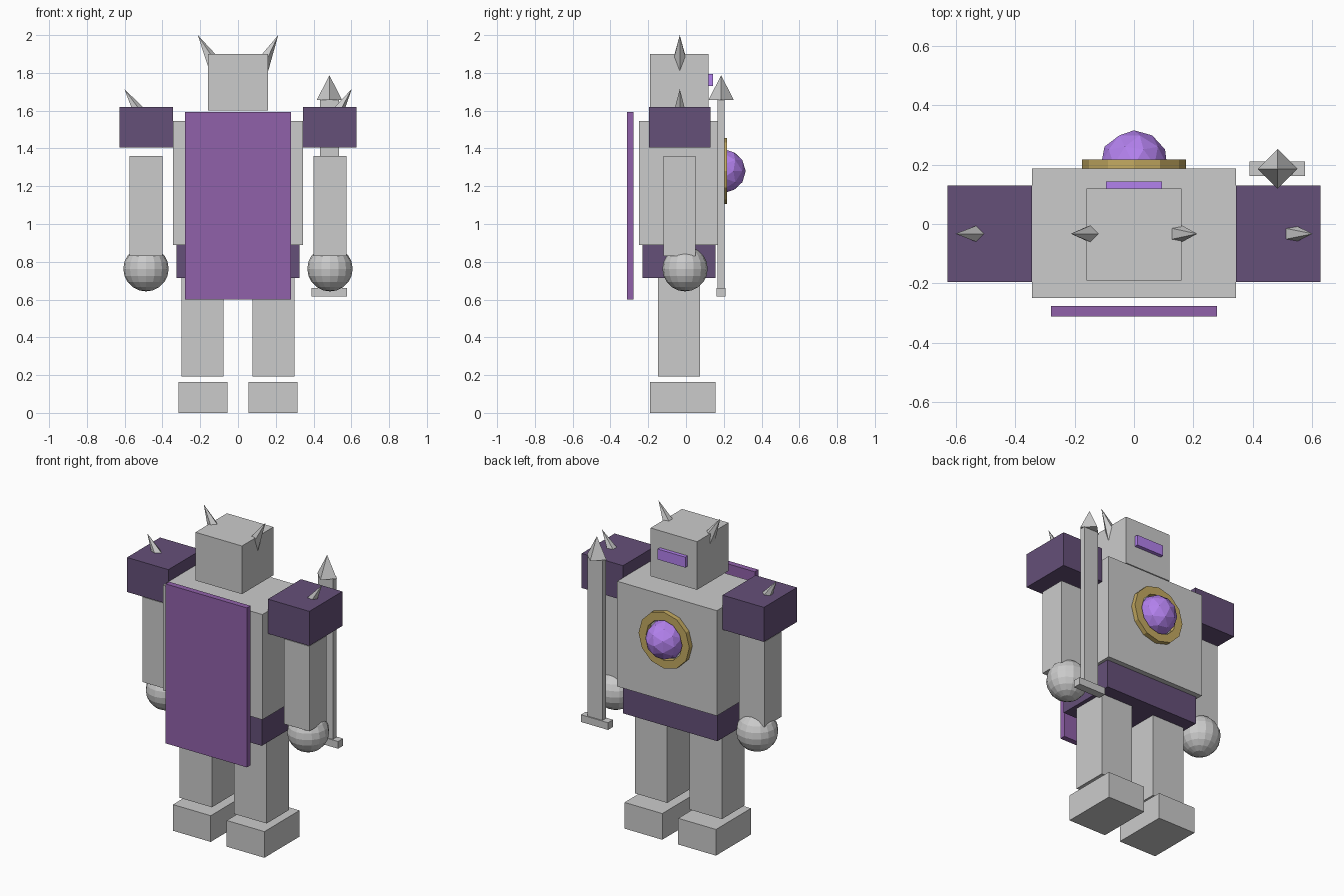
import bpy, bmesh, math
from mathutils import Matrix, Vector

if "Cube" in bpy.data.objects:
    bpy.data.objects.remove(bpy.data.objects["Cube"])


def material(name, rgb):
    m = bpy.data.materials.new(name)
    m.diffuse_color = (*rgb, 1)
    m.use_nodes = True
    m.node_tree.nodes["Principled BSDF"].inputs["Base Color"].default_value = m.diffuse_color
    return m


CAPE = material("cape_purple", (0.28, 0.12, 0.40))
DARK = material("dark_purple", (0.13, 0.08, 0.19))
GLOW = material("bright_purple", (0.45, 0.22, 0.85))
GOLD = material("gold", (0.55, 0.40, 0.12))


def finish(name, bm, mat=None):
    bmesh.ops.recalc_face_normals(bm, faces=bm.faces)
    me = bpy.data.meshes.new(name)
    bm.to_mesh(me)
    bm.free()
    ob = bpy.data.objects.new(name, me)
    bpy.context.collection.objects.link(ob)
    if mat:
        me.materials.append(mat)
    return ob


def box(name, x, y, z, mat=None):
    """Box from (min, max) ranges on each axis."""
    bm = bmesh.new()
    mid = [(a + b) / 2 for a, b in (x, y, z)]
    size = [b - a for a, b in (x, y, z)]
    bmesh.ops.create_cube(bm, size=1, matrix=Matrix.Translation(mid) @ Matrix.Diagonal((*size, 1)))
    return finish(name, bm, mat)


def spike(name, tip, height, radius, tilt, sides):
    """Cone with its point at tip, leaning sideways by tilt, one base corner on local +x."""
    bm = bmesh.new()
    bmesh.ops.create_cone(bm, cap_ends=True, segments=sides, radius1=radius, radius2=0, depth=height,
                          matrix=Matrix.Translation((0, 0, -height / 2)))
    corner = next(v.co for v in bm.verts if v.co.z < -height / 2)
    turn = Matrix.Rotation(-math.atan2(corner.y, corner.x), 4, 'Z')
    bm.transform(Matrix.Translation(tip) @ Matrix.Rotation(tilt, 4, 'Y') @ turn)
    return finish(name, bm)


# Body
box("torso", (-0.343, 0.343), (-0.25, 0.187), (0.89, 1.545))
box("belt", (-0.325, 0.325), (-0.23, 0.155), (0.715, 0.89), DARK)
box("head", (-0.16, 0.16), (-0.19, 0.12), (1.60, 1.90))
box("visor", (-0.095, 0.095), (0.11, 0.143), (1.73, 1.795), GLOW)
box("cape", (-0.28, 0.28), (-0.312, -0.277), (0.60, 1.593), CAPE)

# Paired limbs and spikes
for side, s in (("left", -1), ("right", 1)):
    def span(a, b):
        return tuple(sorted((s * a, s * b)))
    box(side + "_foot", span(0.055, 0.315), (-0.19, 0.155), (0, 0.163))
    box(side + "_leg", span(0.077, 0.30), (-0.147, 0.075), (0.193, 0.73))
    box(side + "_arm", span(0.40, 0.575), (-0.12, 0.05), (0.83, 1.36))
    box(side + "_shoulder", span(0.343, 0.628), (-0.195, 0.13), (1.405, 1.62), DARK)
    bm = bmesh.new()
    bmesh.ops.create_uvsphere(bm, u_segments=16, v_segments=10, radius=0.12,
                              matrix=Matrix.Translation((s * 0.487, -0.005, 0.763)))
    finish(side + "_hand", bm)
    spike(side + "_horn", (s * 0.213, -0.033, 2.0), 0.19, 0.046, s * 0.51, 5)
    spike(side + "_shoulder_spike", (s * 0.602, -0.033, 1.715), 0.15, 0.036, s * 0.56, 5)

# Chest ring: rectangular section swept round the y axis
bm = bmesh.new()
loops = []
N = 12
for i in range(N):
    a = 2 * math.pi * i / N
    loops.append([bm.verts.new((r * math.cos(a), y, 1.28 + r * math.sin(a)))
                  for r, y in ((0.125, 0.18), (0.175, 0.18), (0.175, 0.217), (0.125, 0.217))])
for i in range(N):
    p, q = loops[i], loops[(i + 1) % N]
    for j in range(4):
        k = (j + 1) % 4
        bm.faces.new((p[j], p[k], q[k], q[j]))
finish("chest_ring", bm, GOLD)

# Chest gem
bm = bmesh.new()
bmesh.ops.create_icosphere(bm, subdivisions=2, radius=0.117,
                           matrix=Matrix.Translation((0, 0.199, 1.28)) @ Matrix.Rotation(-math.pi / 2, 4, 'X'))
finish("chest_gem", bm, GLOW)

# Sword held upright beside the right hand
box("sword_blade", (0.434, 0.536), (0.167, 0.203), (0.65, 1.66))
box("sword_guard", (0.39, 0.577), (0.161, 0.210), (0.615, 0.66))
spike("sword_tip", (0.484, 0.186, 1.787), 0.13, 0.067, 0, 4)
